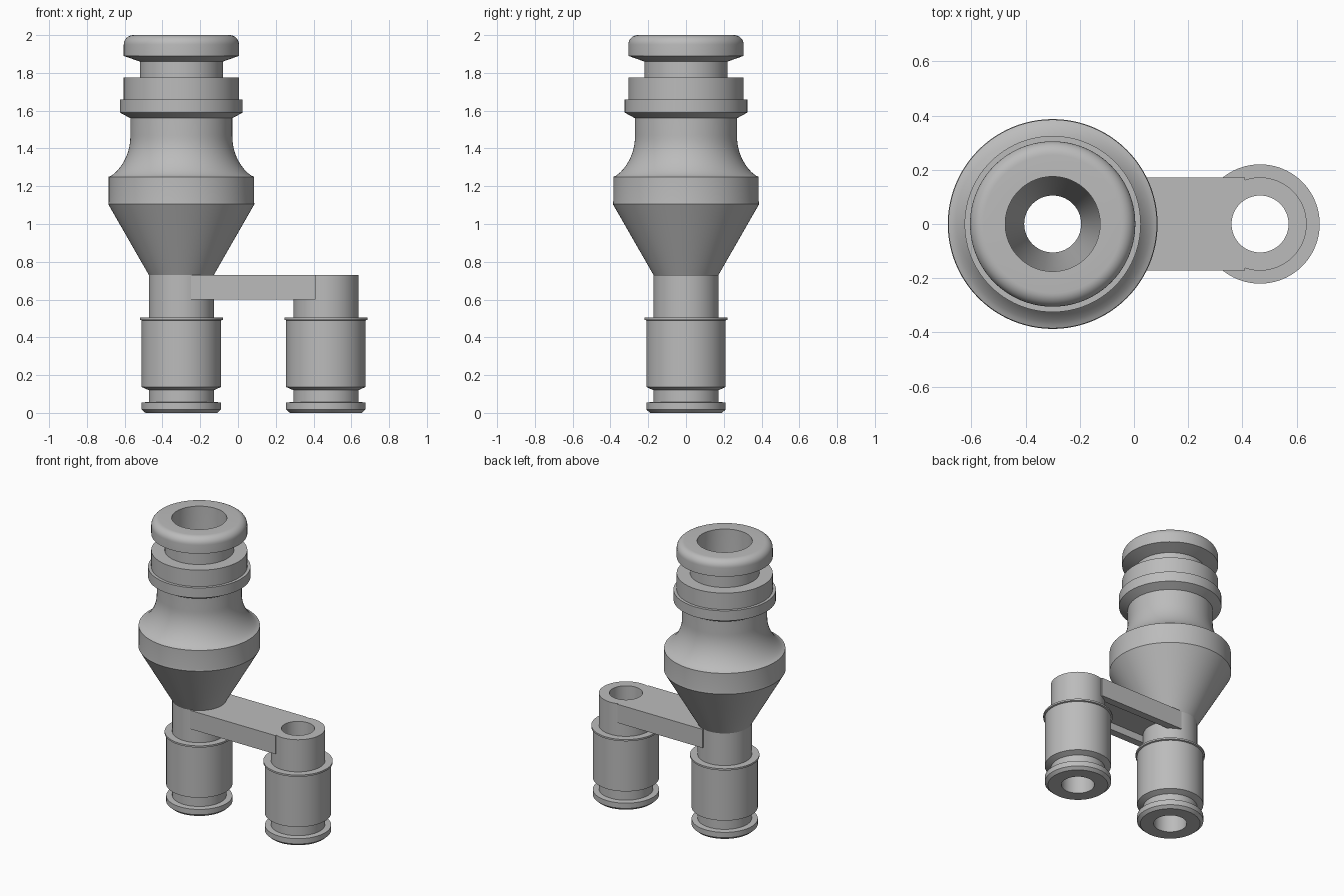
import bpy
import bmesh
import math
from mathutils import Matrix, Vector

if "Cube" in bpy.data.objects:
    bpy.data.objects.remove(bpy.data.objects["Cube"], do_unlink=True)

MAIN_X, SIDE_X = -0.30, 0.465
BORE, NECK, SLEEVE = 0.105, 0.172, 0.21
ARM_LOW, ARM_TOP = 0.60, 0.73

grey = bpy.data.materials.new("plain grey")
grey.use_nodes = True
grey.diffuse_color = (0.5, 0.5, 0.5, 1)
grey.node_tree.nodes["Principled BSDF"].inputs["Base Color"].default_value = grey.diffuse_color


def finish(name, bm):
    bmesh.ops.recalc_face_normals(bm, faces=bm.faces)
    mesh = bpy.data.meshes.new(name)
    bm.to_mesh(mesh)
    bm.free()
    mesh.materials.append(grey)
    obj = bpy.data.objects.new(name, mesh)
    bpy.context.collection.objects.link(obj)
    return obj


def smooth(obj):
    bpy.ops.object.select_all(action="DESELECT")
    obj.select_set(True)
    bpy.context.view_layer.objects.active = obj
    bpy.ops.object.shade_smooth_by_angle(angle=math.radians(25))


def lathe(name, profile, x, steps=96):
    """Spin a closed (radius, height) profile about a vertical axis at x."""
    bm = bmesh.new()
    verts = [bm.verts.new((r, 0, z)) for r, z in profile]
    edges = [bm.edges.new((a, b)) for a, b in zip(verts, verts[1:] + verts[:1])]
    bmesh.ops.spin(bm, geom=verts + edges, cent=(0, 0, 0), axis=(0, 0, 1),
                   angle=math.tau, steps=steps)
    bmesh.ops.remove_doubles(bm, verts=bm.verts, dist=0.0001)
    obj = finish(name, bm)
    obj.location.x = x
    smooth(obj)
    return obj


def box(name, low, high):
    low, high = Vector(low), Vector(high)
    bm = bmesh.new()
    bmesh.ops.create_cube(bm, size=1, matrix=Matrix.Translation((low + high) / 2)
                          @ Matrix.Diagonal((*(high - low), 1)))
    return finish(name, bm)


def cut(obj, cutter):
    cutter.hide_render = True
    cutter.hide_set(True)
    mod = obj.modifiers.new("cut", "BOOLEAN")
    mod.operation, mod.solver, mod.object = "DIFFERENCE", "EXACT", cutter


# Outer outline shared by both lower connectors, from the foot up
connector = [(BORE, 0), (0.19, 0), (SLEEVE, 0.018), (SLEEVE, 0.055), (NECK, 0.058),
             (NECK, 0.12), (SLEEVE, 0.137), (SLEEVE, 0.49), (0.22, 0.493),
             (0.22, 0.505), (NECK, 0.505), (NECK, ARM_TOP)]

# Flared shoulder and rounded lip of the tall body
shoulder = [(0.27 + 0.115 * (1 - math.sin(t)) ** 1.15, 1.25 + 0.22 * (1 - math.cos(t)) ** 0.7)
            for t in [math.pi / 2 * i / 16 for i in range(17)]]
lip = [(0.255 + 0.05 * math.cos(t), 1.95 + 0.05 * math.sin(t))
       for t in [math.pi / 2 * i / 8 for i in range(9)]]

# Tall body with cone, flange, groove and tapered bore
body = connector + [(0.387, 1.105), (0.385, 1.12)] + shoulder
body += [(0.27, 1.56), (0.325, 1.59), (0.325, 1.66), (0.305, 1.66), (0.305, 1.775),
         (0.22, 1.775), (0.22, 1.86), (0.305, 1.89)] + lip
body += [(0.175, 2), (0.175, 1.12), (BORE, ARM_TOP)]
lathe("main_body", body, MAIN_X)

# Second connector
lathe("side_connector", connector + [(BORE, ARM_TOP)], SIDE_X)

# Bridge between the connectors, hollowed underneath
arm = box("bridge_arm", (MAIN_X + 0.05, -NECK, ARM_LOW), (SIDE_X - 0.055, NECK, ARM_TOP))
for side, x in (("main", MAIN_X), ("side", SIDE_X)):
    bm = bmesh.new()
    bmesh.ops.create_cone(bm, cap_ends=True, segments=96, radius1=0.16, radius2=0.16,
                          depth=1, matrix=Matrix.Translation((x, 0, ARM_LOW)))
    cut(arm, finish(side + "_post_cutter", bm))
cut(arm, box("channel_cutter", (MAIN_X, -0.12, ARM_LOW - 0.1), (SIDE_X, 0.12, ARM_LOW + 0.05)))
